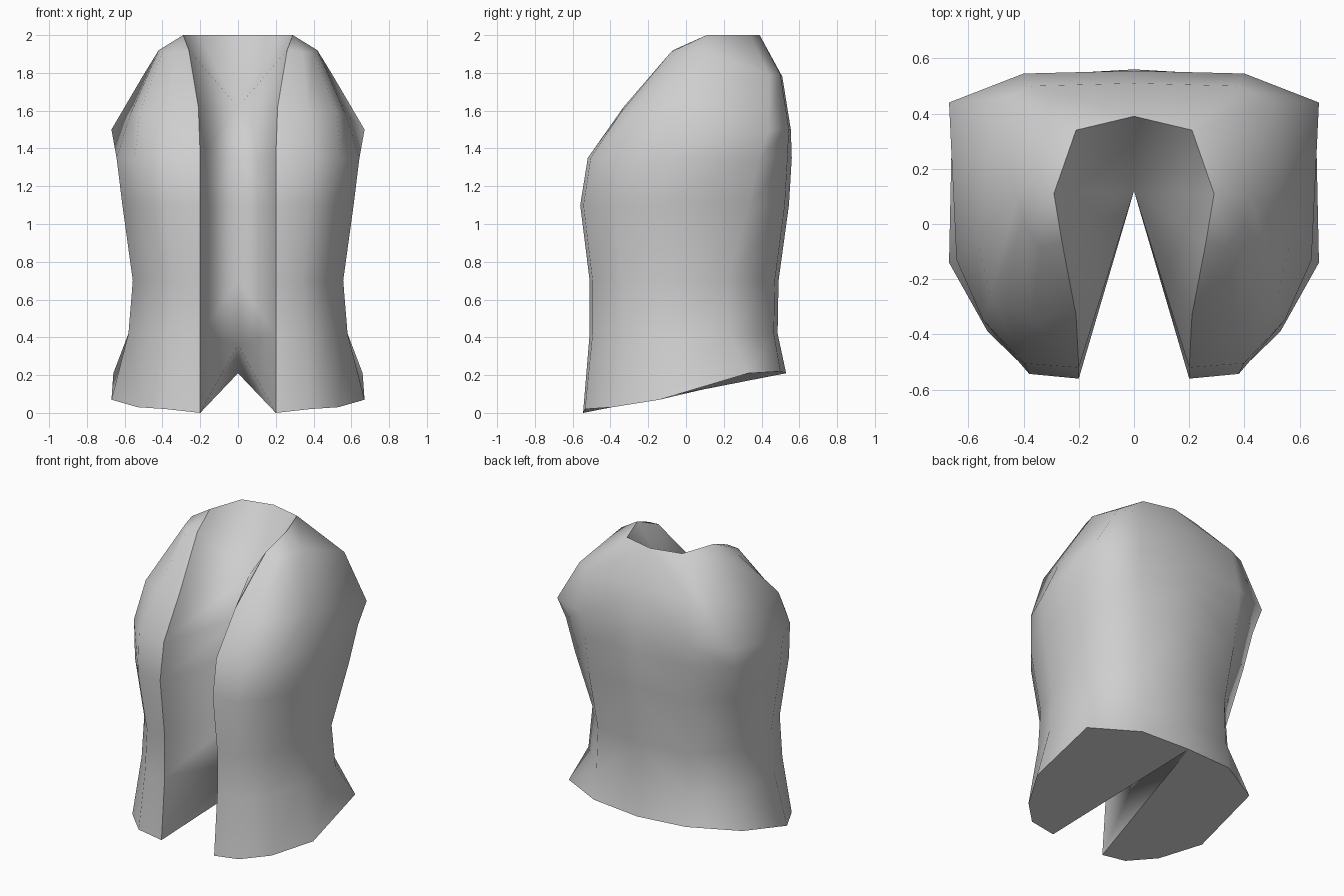
import bpy, bmesh

if "Cube" in bpy.data.objects:
    bpy.data.objects.remove(bpy.data.objects["Cube"])


def section(z, width, front, side, back):
    """Half of a torso section, front opening edge -> side -> centre back."""
    return [(.2, front, z), (.62 * width, .97 * front, z), (.85 * width, .67 * front, z),
            (width, .25 * front, z), (width, side, z), (.61 * width, .96 * back, z), (0, back, z)]


# Flared hem, waist and chest, shoulder blades, shoulder tops, neckline
hem = [(.2, -.545, 0), (.38, -.535, .02), (.53, -.39, .03), (.67, -.14, .07),
       (.66, .33, .21), (.35, .5, .22), (0, .53, .21)]
blades = [(.21, -.33, 1.62), (.37, -.345, 1.59), (.52, -.26, 1.59), (.57, -.05, 1.58),
          (.67, .44, 1.5), (.4, .545, 1.5), (0, .555, 1.5)]
shoulders = [(.26, -.07, 1.92), (.34, -.08, 1.91), (.4, 0, 1.91), (.42, .1, 1.92),
             (.5, .44, 1.79), (.37, .5, 1.79), (0, .51, 1.78)]
neck = [(.29, .11, 2), (.21, .34, 2), (0, .39, 2)]
rings = [hem,
         section(.42, .58, -.51, .23, .485),
         section(.7, .557, -.51, .22, .49),
         section(1.1, .612, -.56, .33, .545),
         section(1.35, .643, -.52, .385, .56),
         blades, shoulders,
         neck[:1] * 4 + neck[1:2] * 2 + neck[2:]]

bm = bmesh.new()
part = bm.faces.layers.int.new("part")
cache = {}


def vert(p):
    if p not in cache:
        cache[p] = bm.verts.new(p)
    return cache[p]


def face(points, kind):
    vs = list(dict.fromkeys(vert(p) for p in points))
    if len(vs) > 2:
        f = bm.faces.new(vs)
        f[part] = kind
        f.smooth = kind < 2


# Outer cloth
for lo, hi in zip(rings, rings[1:]):
    for i in range(6):
        face((lo[i], lo[i + 1], hi[i + 1], hi[i]), 0)

# V-shaped front opening, narrowing to a line at the centre
edge = [r[0] for r in rings]
spine = [(0, .12, .36)] + [(0, .12, p[2]) for p in edge[2:6]]
for i in range(4):
    face((edge[i + 1], edge[i + 2], spine[i + 1], spine[i]), 1)
face((edge[0], edge[1], spine[0]), 1)
face((edge[0], spine[0], hem[6]), 1)

# Neck hollow above the opening
neck_rim = edge[5:] + neck[1:]
for a, b in zip(neck_rim, neck_rim[1:]):
    face((a, b, spine[-1]), 1)

# Underside
face(hem, 2)

# Mirror to the other half and join
bmesh.ops.mirror(bm, geom=bm.verts[:] + bm.edges[:] + bm.faces[:], axis='X', merge_dist=.0005)
bmesh.ops.remove_doubles(bm, verts=bm.verts[:], dist=.0005)
bmesh.ops.recalc_face_normals(bm, faces=bm.faces[:])

# Sharp seams where cloth, opening and underside meet
for e in bm.edges:
    if len({f[part] for f in e.link_faces}) > 1:
        e.smooth = False

mesh = bpy.data.meshes.new("vest")
bm.to_mesh(mesh)
bm.free()
vest = bpy.data.objects.new("vest", mesh)
bpy.context.collection.objects.link(vest)
grey = bpy.data.materials.new("light_grey")
grey.diffuse_color = (.62, .62, .62, 1)
grey.use_nodes = True
grey.node_tree.nodes["Principled BSDF"].inputs["Base Color"].default_value = grey.diffuse_color
mesh.materials.append(grey)
